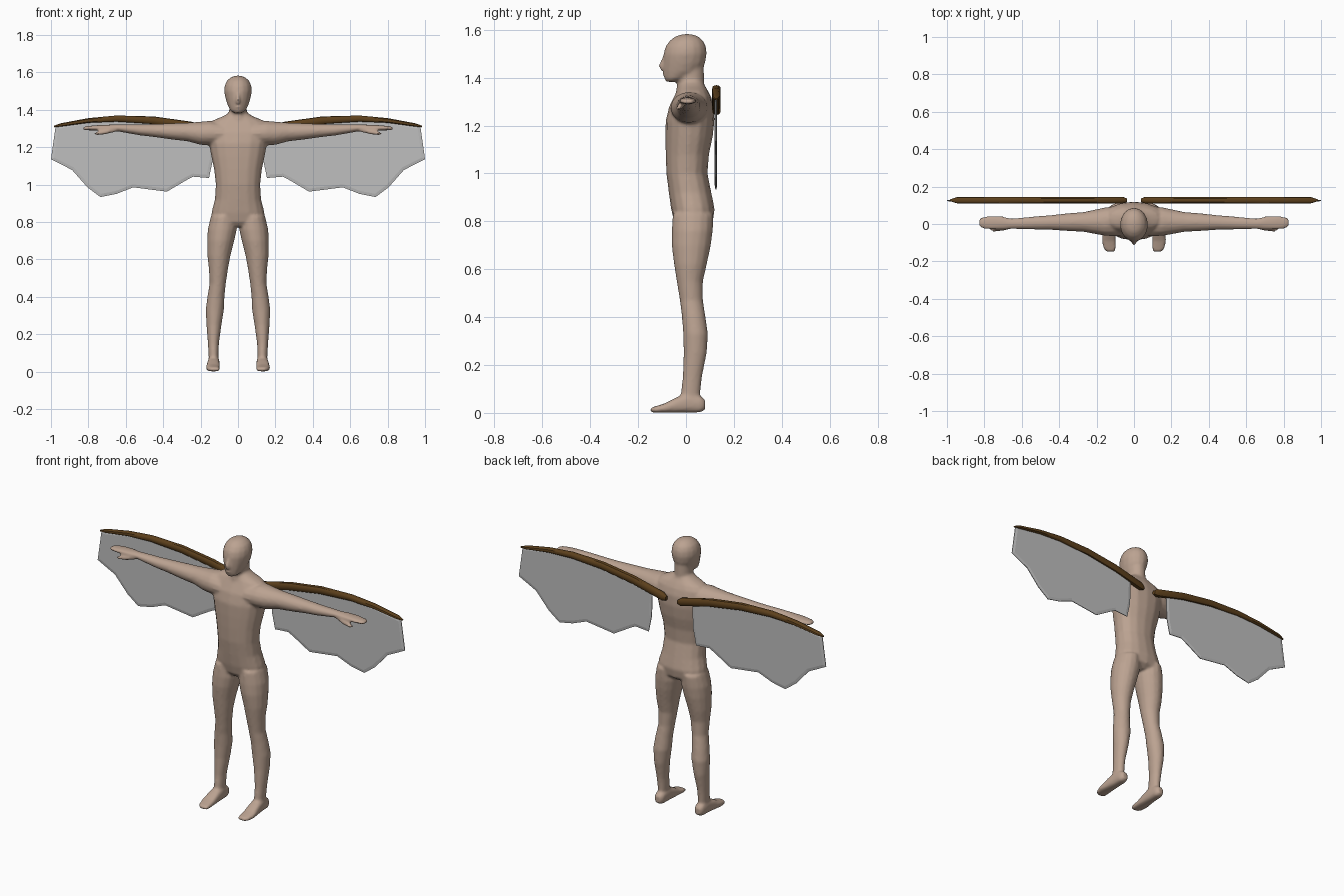
import bpy, bmesh, math
from mathutils import Vector


def material(name, rgb):
    m = bpy.data.materials.new(name)
    m.diffuse_color = (*rgb, 1)
    return m


skin = material("skin", (0.50, 0.365, 0.285))
wood = material("dark brown wood", (0.11, 0.052, 0.012))
cloth = material("grey membrane", (0.52, 0.52, 0.52))


def loft(bm, rings, u, v, sides=16, power=1.0):
    """Skin a closed tube through rings of (centre, half size on u, half size on v)."""
    u, v = Vector(u), Vector(v)

    def sp(a):
        return math.copysign(abs(a) ** power, a)

    loops = []
    for c, ru, rv in rings:
        loops.append([bm.verts.new(Vector(c)
                                   + u * ru * sp(math.cos(2 * math.pi * i / sides))
                                   + v * rv * sp(math.sin(2 * math.pi * i / sides)))
                      for i in range(sides)])
    faces = [bm.faces.new(loops[0]), bm.faces.new(loops[-1])]
    for a, b in zip(loops, loops[1:]):
        for i in range(sides):
            j = (i + 1) % sides
            faces.append(bm.faces.new((a[i], a[j], b[j], b[i])))
    bmesh.ops.recalc_face_normals(bm, faces=faces)


X, Y, Z = (1, 0, 0), (0, 1, 0), (0, 0, 1)


def upright(bm, rows, power=1.0):
    """Rows of z, left x, right x, front y, back y."""
    loft(bm, [(((a + b) / 2, (f + k) / 2, z), abs(b - a) / 2, (k - f) / 2)
              for z, a, b, f, k in rows], X, Y, power=power)


def sideways(bm, rows, s, sides=16, power=1.0):
    """Rows of x, y, z, half depth, half height; s mirrors."""
    loft(bm, [((s * x, y, z), ry, rz) for x, y, z, ry, rz in rows], Y, Z, sides, power)


def finish(bm, name, mat):
    me = bpy.data.meshes.new(name)
    bm.to_mesh(me)
    bm.free()
    me.materials.append(mat)
    ob = bpy.data.objects.new(name, me)
    bpy.context.collection.objects.link(ob)
    return ob


def smooth(ob, degrees):
    bpy.ops.object.select_all(action='DESELECT')
    ob.select_set(True)
    bpy.context.view_layer.objects.active = ob
    bpy.ops.object.shade_smooth_by_angle(angle=math.radians(degrees))


# ---- body: overlapping lofts fused into one smooth skin
bm = bmesh.new()


def centred(rows, power=1.0):
    upright(bm, [(z, -w, w, f, k) for z, w, f, k in rows], power)


# torso
centred([(0.775, .08, -.03, .08), (0.80, .14, -.05, .112), (0.85, .142, -.062, .12),
         (0.92, .124, -.072, .106), (1.0, .119, -.082, .09), (1.08, .128, -.085, .096),
         (1.15, .143, -.086, .111), (1.22, .156, -.085, .119), (1.28, .165, -.07, .117),
         (1.32, .158, -.05, .105), (1.345, .13, -.038, .092), (1.365, .08, -.03, .08),
         (1.382, .052, -.025, .072)], 0.9)
# neck
centred([(1.32, .06, -.045, .09), (1.37, .048, -.038, .076), (1.46, .047, -.03, .075)])
# head
centred([(1.383, .022, -.082, -.03), (1.395, .040, -.09, .0), (1.425, .056, -.094, .06),
         (1.46, .067, -.095, .08), (1.50, .075, -.094, .087), (1.53, .071, -.086, .084),
         (1.555, .06, -.068, .072), (1.573, .039, -.044, .05), (1.582, .014, -.012, .022)])
# nose, lips
centred([(1.49, .007, -.098, -.07), (1.45, .013, -.115, -.07), (1.432, .013, -.108, -.07)])
centred([(1.405, .012, -.092, -.07), (1.414, .02, -.099, -.07), (1.423, .012, -.095, -.07)])

for s in (1, -1):
    # leg
    upright(bm, [(z, s * a, s * b, f, k) for z, a, b, f, k in [
        (0.83, .012, .145, -.055, .115), (0.76, .006, .162, -.06, .112),
        (0.70, .02, .165, -.06, .104), (0.62, .04, .164, -.05, .087),
        (0.55, .053, .156, -.039, .071), (0.47, .065, .152, -.026, .071),
        (0.40, .072, .164, -.017, .082), (0.33, .075, .173, -.012, .092),
        (0.25, .088, .169, -.01, .087), (0.15, .102, .161, -.014, .067),
        (0.08, .104, .157, -.022, .06), (0.02, .108, .155, -.01, .055)]])
    # foot
    loft(bm, [((s * x, y, z), rx, rz) for y, x, z, rx, rz in [
        (.08, .13, .034, .018, .022), (.06, .13, .036, .029, .034),
        (.01, .13, .042, .032, .041), (-.04, .132, .033, .035, .032),
        (-.09, .134, .02, .038, .019), (-.13, .13, .014, .034, .013),
        (-.149, .126, .012, .022, .009)]], X, Z, power=0.75)
    # arm and flat hand
    sideways(bm, [(.08, .015, 1.272, .08, .06), (.15, .013, 1.275, .077, .066),
                  (.20, .012, 1.274, .067, .062), (.27, .011, 1.281, .053, .05),
                  (.35, .010, 1.284, .048, .044), (.45, .008, 1.289, .039, .035),
                  (.52, .006, 1.292, .036, .030), (.60, .003, 1.299, .031, .023),
                  (.66, .002, 1.304, .028, .017), (.70, .006, 1.304, .035, .016),
                  (.76, .007, 1.303, .037, .014), (.81, .007, 1.301, .032, .011),
                  (.828, .007, 1.30, .020, .008)], s)
    # thumb
    sideways(bm, [(.65, -.012, 1.295, .012, .013), (.71, -.025, 1.280, .014, .012),
                  (.75, -.03, 1.273, .012, .010), (.768, -.03, 1.272, .007, .006)], s, 10)

body = finish(bm, "body", skin)
rm = body.modifiers.new("fuse", 'REMESH')
rm.mode = 'VOXEL'
rm.voxel_size = 0.008
rm.use_smooth_shade = True
sm = body.modifiers.new("soften", 'SMOOTH')
sm.factor = 0.5
sm.iterations = 4

# ---- wings
outline = [(.13, 1.27), (.25, 1.313), (.45, 1.345), (.65, 1.352), (.80, 1.341),
           (.975, 1.312), (1.0, 1.135), (.887, 1.078), (.805, .985), (.736, .933),
           (.65, .95), (.56, .985), (.38, .962), (.273, 1.025), (.24, 1.042),
           (.155, 1.035), (.135, 1.13)]

for s, side in ((1, "left"), (-1, "right")):
    # curved spar along the top of the wing
    bm = bmesh.new()
    sideways(bm, [(.038, .127, 1.262, .010, .012), (.06, .127, 1.267, .018, .023),
                  (.25, .127, 1.313, .018, .023), (.45, .127, 1.343, .018, .021),
                  (.65, .127, 1.352, .018, .017), (.80, .127, 1.342, .018, .013),
                  (.95, .127, 1.318, .016, .009), (.985, .127, 1.310, .004, .004)],
             s, 12, 0.8)
    smooth(finish(bm, side + "_wing_spar", wood), 35)

    # thin membrane with bevelled rim
    bm = bmesh.new()
    front = [bm.verts.new((s * x, .123, z)) for x, z in outline]
    back = [bm.verts.new((s * x, .127, z)) for x, z in outline]
    caps = [bm.faces.new(front), bm.faces.new(back)]
    for i in range(len(outline)):
        j = (i + 1) % len(outline)
        bm.faces.new((front[i], front[j], back[j], back[i]))
    bmesh.ops.recalc_face_normals(bm, faces=bm.faces[:])
    bmesh.ops.inset_region(bm, faces=caps, thickness=.016, depth=.003,
                           use_even_offset=True)
    finish(bm, side + "_wing_membrane", cloth)
